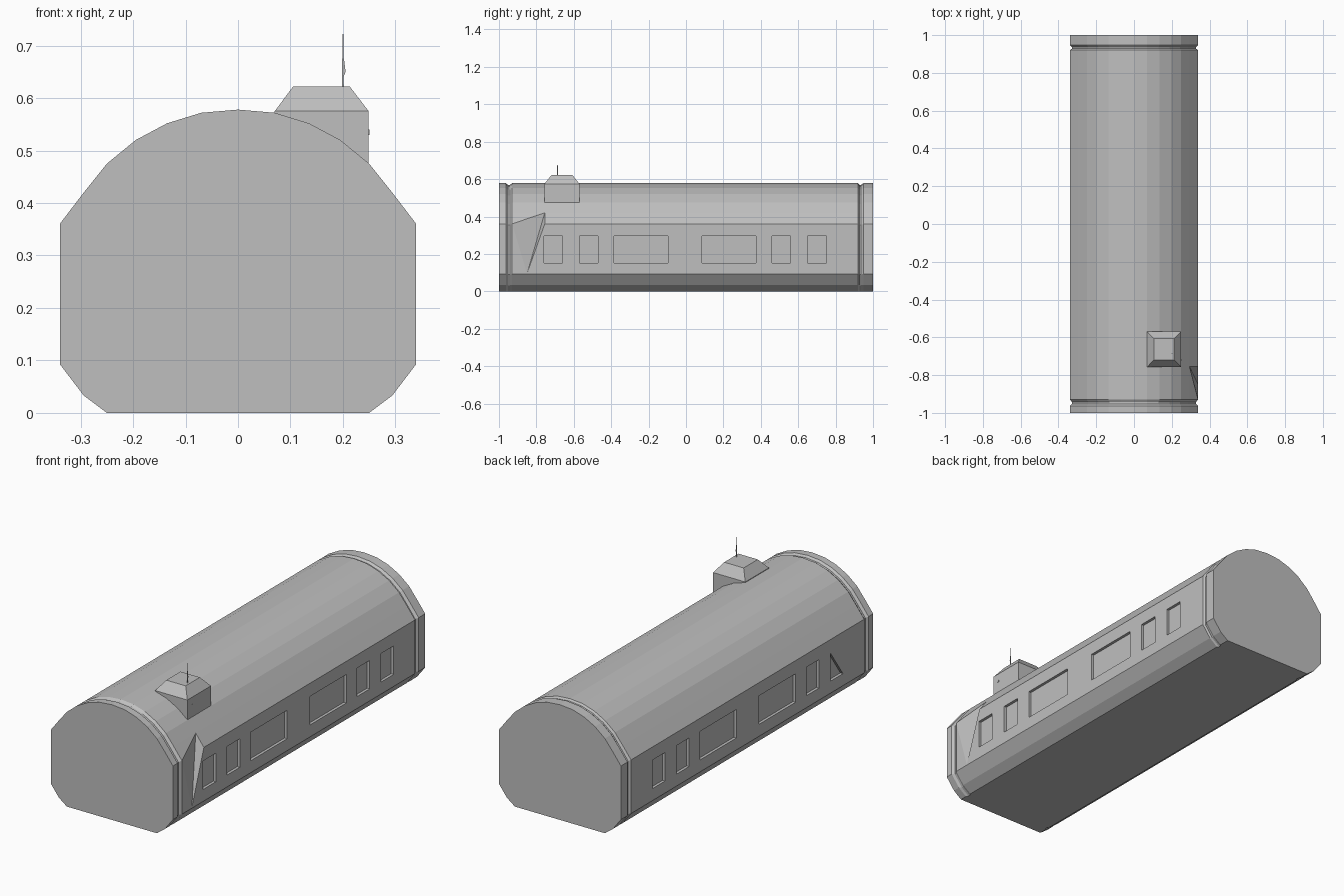
import bpy, bmesh
from mathutils import Vector

cube = bpy.data.objects.get("Cube")
if cube:
    bpy.data.objects.remove(cube, do_unlink=True)

grey = bpy.data.materials.new("plain_grey")
grey.use_nodes = True
colour = (0.52, 0.52, 0.52, 1)
grey.diffuse_color = colour
grey.node_tree.nodes["Principled BSDF"].inputs["Base Color"].default_value = colour


def finish(name, bm, helper=False):
    bmesh.ops.recalc_face_normals(bm, faces=bm.faces)
    mesh = bpy.data.meshes.new(name)
    bm.to_mesh(mesh)
    bm.free()
    mesh.materials.append(grey)
    obj = bpy.data.objects.new(name, mesh)
    bpy.context.collection.objects.link(obj)
    if helper:
        obj.hide_render = True
        obj.hide_set(True)
    return obj


def loft(bm, rings):
    """Skin a list of closed rings and cap both ends."""
    rings = [[bm.verts.new(p) for p in ring] for ring in rings]
    for a, b in zip(rings, rings[1:]):
        for i in range(len(a)):
            j = (i + 1) % len(a)
            bm.faces.new((a[i], a[j], b[j], b[i]))
    bm.faces.new(rings[0][::-1])
    bm.faces.new(rings[-1])


def rect(x0, x1, y0, y1, z):
    return [(x0, y0, z), (x1, y0, z), (x1, y1, z), (x0, y1, z)]


def cut(target, cutter):
    mod = target.modifiers.new(cutter.name, "BOOLEAN")
    mod.operation = "DIFFERENCE"
    mod.solver = "EXACT"
    mod.object = cutter


# Hull: half cross-section mirrored, lofted along y with a groove near each end
half = [(0.25, 0), (0.294, 0.033), (0.339, 0.092), (0.339, 0.361), (0.294, 0.42),
        (0.25, 0.475), (0.195, 0.52), (0.135, 0.552), (0.07, 0.572)]
section = half + [(0, 0.578)] + [(-x, z) for x, z in reversed(half)]
stations = [(-1, 1), (-0.963, 1), (-0.952, 0.97), (-0.942, 0.97), (-0.929, 1),
            (0.92, 1), (0.928, 0.97), (0.936, 0.97), (0.948, 1), (1, 1)]
bm = bmesh.new()
loft(bm, [[(x * s, y, z * (1 + s) / 2) for x, z in section] for y, s in stations])
hull = finish("hull", bm)

# Window recesses on both sides; the front left one is triangular
DEPTH, LOW, HIGH = 0.014, 0.152, 0.295
bm = bmesh.new()
for side in (1, -1):
    for y, w in ((-0.71, 0.1), (-0.52, 0.1), (-0.24, 0.29), (0.23, 0.29), (0.51, 0.1), (0.7, 0.1)):
        a, b = y - w / 2, y + w / 2
        outline = [(a, LOW), (b, LOW), (b, HIGH), (a, HIGH)]
        if side < 0 and y < -0.6:
            outline.pop()
        loft(bm, [[(side * x, p, q) for p, q in outline] for x in (0.339 - DEPTH, 0.4)])
cut(hull, finish("window_cutter", bm, True))

# Wedge-shaped dent at the front left shoulder
front, top = Vector((0.339, -0.929, 0.361)), Vector((0.294, -0.755, 0.42))
back, foot = Vector((0.339, -0.755, 0.361)), Vector((0.339, -0.85, 0.095))
mid, run = (top + foot) / 2, (top - foot) * 0.3
bm = bmesh.new()
corners = [top + run, foot - run, mid + 2 * (front - mid), mid + 2 * (back - mid)]
bmesh.ops.convex_hull(bm, input=[bm.verts.new(c) for c in corners])
cut(hull, finish("dent_cutter", bm, True))

# Roof cabin with a tapered cap
bm = bmesh.new()
loft(bm, [rect(0.07, 0.249, -0.757, -0.57, 0.475), rect(0.07, 0.249, -0.757, -0.57, 0.575),
          rect(0.105, 0.213, -0.719, -0.607, 0.622)])
finish("roof_cabin", bm)

# Antenna with a small side tab
bm = bmesh.new()
loft(bm, [rect(0.2 - r, 0.2 + r, -0.687 - r, -0.687 + r, z)
          for r, z in ((0.0016, 0.61), (0.0014, 0.67), (0.0006, 0.722))])
finish("antenna", bm)
bm = bmesh.new()
loft(bm, [rect(0.2, x, -0.688, -0.686, z)
          for x, z in ((0.201, 0.64), (0.205, 0.65), (0.202, 0.675))])
finish("antenna_tab", bm)

# Small stud on the cabin side
bm = bmesh.new()
loft(bm, [rect(0.245, 0.251, -0.726, -0.716, z) for z in (0.53, 0.54)])
finish("cabin_stud", bm)
